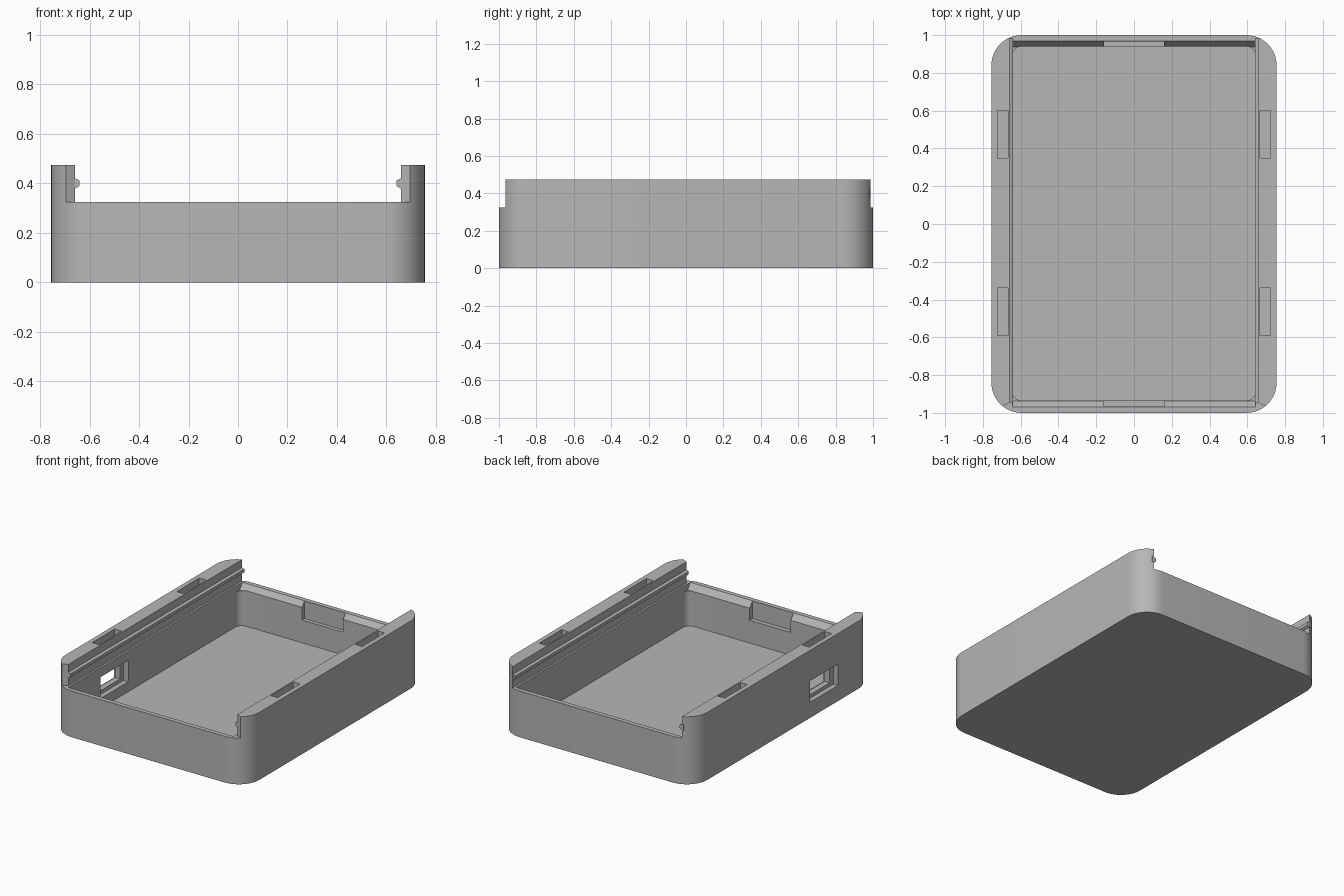
import bpy, bmesh, math
from mathutils import Vector

cube = bpy.data.objects.get("Cube")
if cube:
    bpy.data.objects.remove(cube)

grey = bpy.data.materials.new("plain grey")
grey.use_nodes = True
COLOR = (0.47, 0.47, 0.47, 1)
grey.diffuse_color = COLOR
grey.node_tree.nodes["Principled BSDF"].inputs["Base Color"].default_value = COLOR


def prism(name, points, depth):
    """Extrude a closed loop of 3D points along the depth vector."""
    bm = bmesh.new()
    face = bm.faces.new([bm.verts.new(p) for p in points])
    top = bmesh.ops.extrude_face_region(bm, geom=[face])["geom"]
    bmesh.ops.translate(bm, vec=Vector(depth),
                        verts=[g for g in top if isinstance(g, bmesh.types.BMVert)])
    bmesh.ops.recalc_face_normals(bm, faces=bm.faces)
    mesh = bpy.data.meshes.new(name)
    bm.to_mesh(mesh)
    bm.free()
    mesh.materials.append(grey)
    obj = bpy.data.objects.new(name, mesh)
    bpy.context.collection.objects.link(obj)
    return obj


def box(name, x0, x1, y0, y1, z0, z1):
    return prism(name, [(x0, y0, z0), (x1, y0, z0), (x1, y1, z0), (x0, y1, z0)],
                 (0, 0, z1 - z0))


def rounded(name, hx, y0, y1, r, z0, z1, steps=12):
    """Upright box with rounded vertical corners."""
    centres = [(hx - r, y1 - r), (r - hx, y1 - r), (r - hx, y0 + r), (hx - r, y0 + r)]
    pts = []
    for k, (cx, cy) in enumerate(centres):
        for i in range(steps + 1):
            a = (k + i / steps) * math.pi / 2
            pts.append((cx + r * math.cos(a), cy + r * math.sin(a), z0))
    return prism(name, pts, (0, 0, z1 - z0))


def activate(obj):
    bpy.ops.object.select_all(action="DESELECT")
    obj.select_set(True)
    bpy.context.view_layer.objects.active = obj


def combine(target, tool, operation="DIFFERENCE"):
    tool.hide_render = True
    activate(target)
    mod = target.modifiers.new("join", "BOOLEAN")
    mod.operation, mod.solver, mod.object = operation, "EXACT", tool
    bpy.ops.object.modifier_apply(modifier=mod.name)
    bpy.data.objects.remove(tool)


TOP, RIM, FLOOR = 0.475, 0.325, 0.04

# Outer shell and main cavity
tray = rounded("tray", 0.755, -1, 1, 0.16, 0, TOP)
combine(tray, rounded("cavity_cutter", 0.644, -0.935, 0.94, 0.05, FLOOR, 0.6, 8))

# Lid channel, open at both ends and flared at the front
half = [(0.658, 1.1), (0.658, -0.945), (0.695, -0.965), (0.695, -1.1)]
plan = half + [(-x, y) for x, y in reversed(half)]
combine(tray, prism("channel_cutter", [(x, y, RIM) for x, y in plan], (0, 0, 0.3)))

# Sloped lips and latch recesses on both end walls
for s in (-1, 1):
    lip = [(0.85, 0.4), (0.968, 0.4), (0.968, RIM), (0.936, 0.285), (0.85, 0.285)]
    combine(tray, prism("lip_cutter", [(-0.643, s * y, z) for y, z in lip], (1.286, 0, 0)))
    y0, y1 = sorted((s * 0.85, s * 0.967))
    combine(tray, box("latch_cutter", -0.16, 0.16, y0, y1, 0.2, 0.4))

# Pockets in the tops of the rails
for s in (-1, 1):
    x0, x1 = sorted((s * 0.668, s * 0.722))
    for y in (-0.465, 0.475):
        combine(tray, box("pocket_cutter", x0, x1, y - 0.125, y + 0.125, TOP - 0.05, 0.6))

# Port through the right wall, stepped on both faces
combine(tray, box("port_cutter", -0.8, -0.6, -0.57, -0.34, 0.135, 0.235))
combine(tray, box("port_outer_cutter", -0.8, -0.72, -0.61, -0.30, 0.11, 0.26))
combine(tray, box("port_inner_cutter", -0.68, -0.6, -0.61, -0.30, 0.11, 0.26))

# Snap ridges along the inside of the rails
for s in (-1, 1):
    ridge = [(0.67, 0.38), (0.656, 0.38), (0.641, 0.39), (0.641, 0.412), (0.658, 0.42), (0.67, 0.42)]
    combine(tray, prism("ridge", [(s * x, -0.945, z) for x, z in ridge], (0, 1.93, 0)), "UNION")

activate(tray)
bpy.ops.object.shade_smooth_by_angle(angle=math.radians(25))
